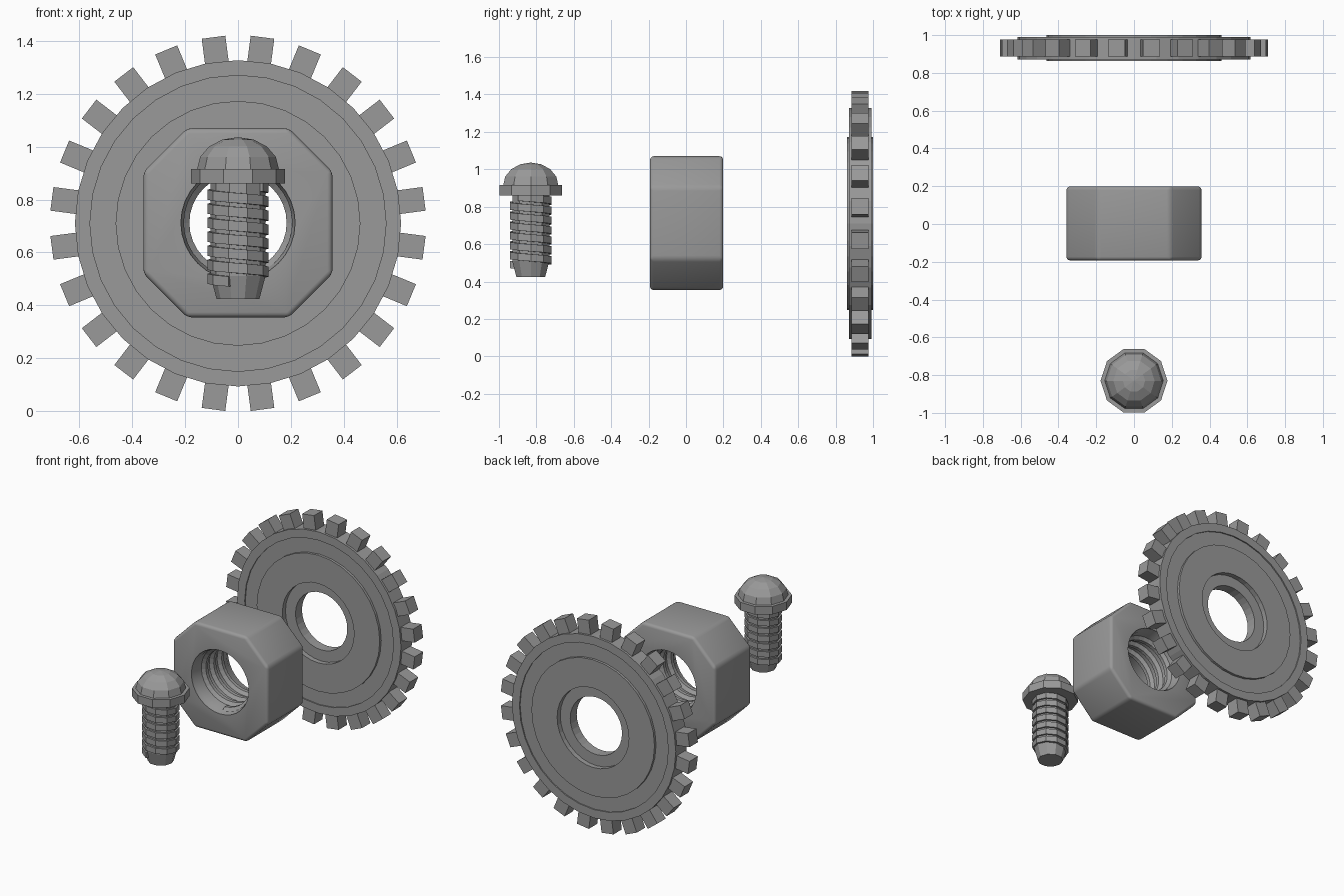
import bpy, bmesh, math
from mathutils import Matrix, Vector

if "Cube" in bpy.data.objects:
    bpy.data.objects.remove(bpy.data.objects["Cube"])

metal = bpy.data.materials.new("grey metal")
metal.diffuse_color = (0.32, 0.32, 0.32, 1)
metal.use_nodes = True
metal.node_tree.nodes["Principled BSDF"].inputs["Base Color"].default_value = metal.diffuse_color
ALONG_Y = Matrix.Rotation(math.pi / 2, 4, 'X')


def finish(name, bm, matrix):
    """Clean a bmesh, place it and turn it into a named object."""
    bmesh.ops.remove_doubles(bm, verts=bm.verts, dist=1e-5)
    bmesh.ops.transform(bm, matrix=matrix, verts=bm.verts)
    bmesh.ops.recalc_face_normals(bm, faces=bm.faces)
    me = bpy.data.meshes.new(name)
    bm.to_mesh(me)
    bm.free()
    me.materials.append(metal)
    ob = bpy.data.objects.new(name, me)
    bpy.context.collection.objects.link(ob)
    return ob


def sweep(name, profile, sides, matrix, steps=None, start=0, z0=0, pitch=0):
    """Revolve a closed (radius, height) profile; with steps it is a helix."""
    bm = bmesh.new()
    helix = steps is not None
    rings = []
    for i in range(steps + 1 if helix else sides):
        a = start - 2 * math.pi * i / sides
        z = z0 + pitch * i / sides
        rings.append([bm.verts.new((r * math.cos(a), r * math.sin(a), z + h))
                      for r, h in profile])
    n = len(profile)
    for i in range(len(rings) - (1 if helix else 0)):
        A, B = rings[i], rings[(i + 1) % len(rings)]
        for j in range(n):
            k = (j + 1) % n
            if profile[j][0] == 0 and profile[k][0] == 0:
                continue
            if profile[j][0] == 0:
                bm.faces.new((A[j], A[k], B[k]))
            elif profile[k][0] == 0:
                bm.faces.new((A[j], A[k], B[j]))
            else:
                bm.faces.new((A[j], A[k], B[k], B[j]))
    if helix:
        bm.faces.new(rings[0])
        bm.faces.new(rings[-1])
    return finish(name, bm, matrix)


# Gear disc: rim, shallow web groove, raised hub and counterbored hole
gear_at = Matrix.Translation((0, 0.931, 0.71)) @ ALONG_Y
half = [(0.195, 0.035), (0.27, 0.035), (0.27, 0.069), (0.463, 0.069),
        (0.463, 0.052), (0.56, 0.052), (0.56, 0.06), (0.617, 0.06)]
sweep("gear_disc", half + [(r, -h) for r, h in reversed(half)], 32, gear_at)

# Gear teeth: 24 blocks around the rim
bm = bmesh.new()
for i in range(24):
    m = (Matrix.Rotation(math.radians(7.5 + 15 * i), 4, 'Z')
         @ Matrix.Translation((0.645, 0, 0))
         @ Matrix.Diagonal((0.13, 0.09, 0.09, 1)))
    bmesh.ops.create_cube(bm, size=1, matrix=m)
finish("gear_teeth", bm, gear_at)

# Nut: square block with cut corners and rounded edges
nut_at = Matrix.Translation((0, 0.003, 0.712)) @ ALONG_Y
S, C, D = 0.358, 0.193, 0.196
outline = [(S, -C), (S, C), (C, S), (-C, S), (-S, C), (-S, -C), (-C, -S), (C, -S)]
bm = bmesh.new()
base = bm.faces.new([bm.verts.new((x, y, -D)) for x, y in outline])
top = bmesh.ops.extrude_face_region(bm, geom=[base])["geom"]
bmesh.ops.translate(bm, vec=(0, 0, 2 * D),
                    verts=[v for v in top if isinstance(v, bmesh.types.BMVert)])
bmesh.ops.recalc_face_normals(bm, faces=bm.faces)
bmesh.ops.bevel(bm, geom=bm.edges[:], offset=0.02, segments=3, profile=0.5,
                affect='EDGES')
nut = finish("nut_body", bm, nut_at)

# Hole through the nut, with chamfered mouths
bore = [(0, -0.3), (0.216, -0.3), (0.216, -0.185), (0.205, -0.165),
        (0.205, 0.165), (0.216, 0.185), (0.216, 0.3), (0, 0.3)]
cutter = sweep("nut_bore_cutter", bore, 32, nut_at)
cutter.hide_render = True
mod = nut.modifiers.new("bore", 'BOOLEAN')
mod.operation = 'DIFFERENCE'
mod.solver = 'EXACT'
mod.object = cutter
bpy.ops.object.select_all(action='DESELECT')
bpy.context.view_layer.objects.active = nut
nut.select_set(True)
bpy.ops.object.modifier_apply(modifier="bore")
bpy.data.objects.remove(cutter)
bpy.ops.object.shade_smooth_by_angle(angle=math.radians(32))

# Thread inside the nut
sweep("nut_thread", [(0.212, -0.036), (0.184, -0.012), (0.184, 0.012), (0.212, 0.036)],
      32, nut_at, steps=104, z0=-0.138, pitch=0.085)

# Screw: ten-sided shaft with tapered tip, collar and domed head
screw_at = Matrix.Translation((0, -0.83, 0))
sweep("screw_shaft", [(0, 0.424), (0.081, 0.424), (0.104, 0.51), (0.104, 0.88), (0, 0.88)],
      10, screw_at)
sweep("screw_collar", [(0, 0.86), (0.177, 0.86), (0.177, 0.915), (0, 0.915)],
      10, screw_at)
dome = [(0.155 * math.cos(math.radians(a)), 0.915 + 0.121 * math.sin(math.radians(a)))
        for a in (0, 22.5, 45, 67.5)]
sweep("screw_head", [(0, 0.9), (0.155, 0.9)] + dome + [(0, 1.036)], 10, screw_at)

# Screw thread: square ridge wound up the shaft
sweep("screw_thread", [(0.085, -0.02), (0.116, -0.019), (0.116, 0.019), (0.085, 0.02)],
      10, screw_at, steps=68, start=math.radians(252), z0=0.49, pitch=0.053)
